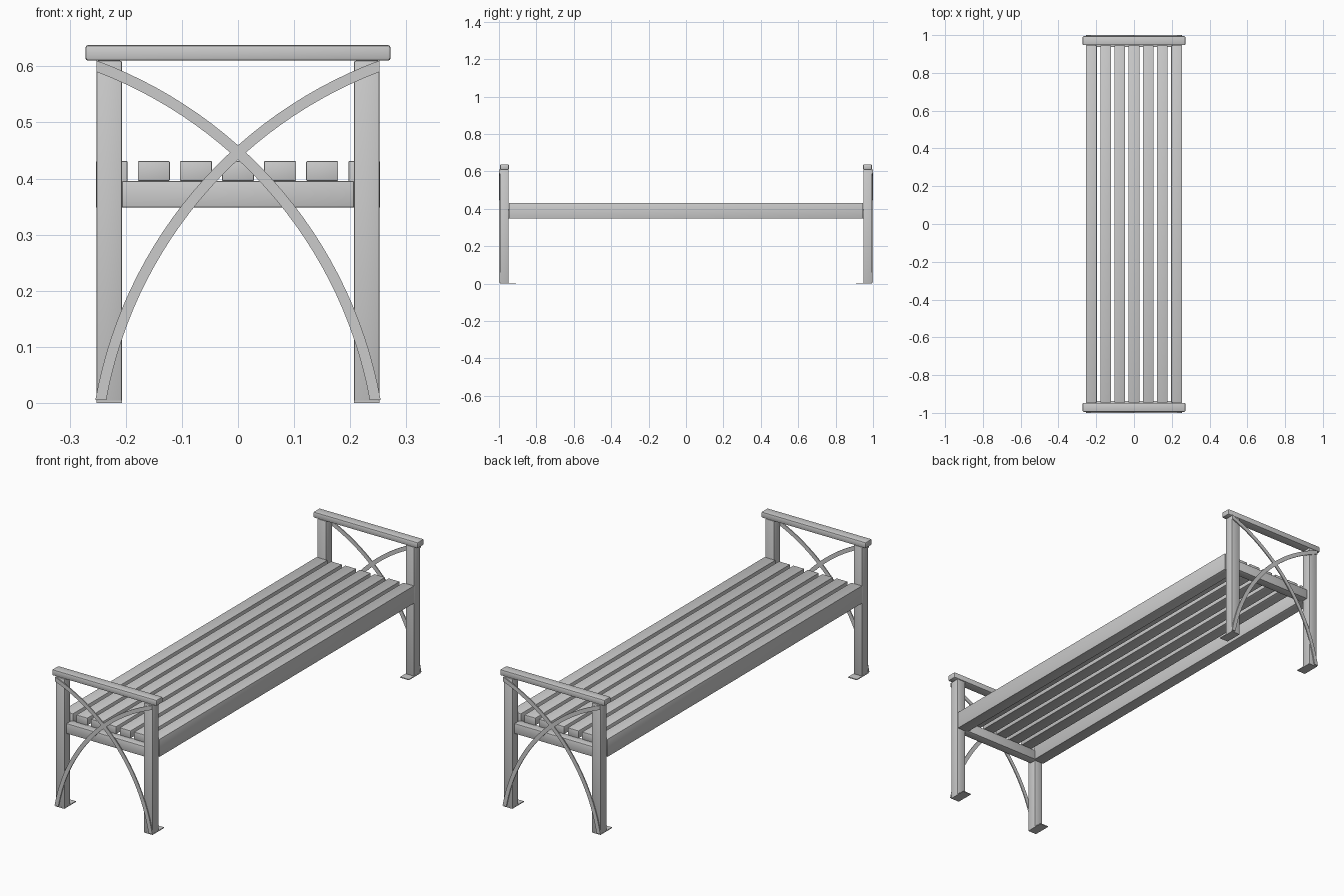
import bpy, bmesh, math

cube = bpy.data.objects.get("Cube")
if cube:
    bpy.data.objects.remove(cube, do_unlink=True)

GREY = (0.6, 0.6, 0.6, 1.0)
mat = bpy.data.materials.new("light grey paint")
mat.use_nodes = True
mat.diffuse_color = GREY
mat.node_tree.nodes["Principled BSDF"].inputs["Base Color"].default_value = GREY


def finish(name, bm, smooth=False):
    """Turn a bmesh into a named, coloured object."""
    bmesh.ops.recalc_face_normals(bm, faces=bm.faces)
    mesh = bpy.data.meshes.new(name)
    bm.to_mesh(mesh)
    bm.free()
    mesh.materials.append(mat)
    obj = bpy.data.objects.new(name, mesh)
    bpy.context.collection.objects.link(obj)
    if smooth:
        bpy.ops.object.select_all(action='DESELECT')
        obj.select_set(True)
        bpy.context.view_layer.objects.active = obj
        bpy.ops.object.shade_smooth_by_angle()
    return obj


def box(name, xs, ys, zs, bevel=0.0):
    """Box between two limits on each axis, with optional eased edges."""
    bm = bmesh.new()
    bmesh.ops.create_cube(bm, size=1)
    for v in bm.verts:
        v.co = [lim[0] if c < 0 else lim[1] for c, lim in zip(v.co, (xs, ys, zs))]
    if bevel:
        bmesh.ops.bevel(bm, geom=bm.edges[:], offset=bevel, segments=2,
                        profile=0.5, affect='EDGES')
    return finish(name, bm, smooth=bevel > 0)


def span(side, a, b):
    """Mirror an interval to the given side."""
    return tuple(sorted((side * a, side * b)))


HALF_W = 0.252       # outer face of legs
LEG_IN = 0.207       # inner face of legs
ARM_Z = 0.61         # underside of armrest
SEAT_Z = 0.431       # top of slats
SLAT_Z = 0.396       # underside of slats
RAIL_Z = 0.348       # underside of rails


def arc_edge(radius, steps=28):
    """Circle arc from the foot of one leg to the top of the other."""
    cx, cz = 0.527, -0.134
    start = math.pi - math.asin((0.005 - cz) / radius)
    end = math.acos((HALF_W - cx) / radius)
    angles = [start + (end - start) * i / steps for i in range(steps + 1)]
    return [(cx + radius * math.cos(a), cz + radius * math.sin(a)) for a in angles]


def brace(name, flip, ys):
    """Flat curved strap across the outside of an end frame."""
    outer, inner = arc_edge(0.7935), arc_edge(0.7745)
    bm = bmesh.new()
    rows = [[bm.verts.new((flip * x, y, z)) for (x, z), y in
             ((o, ys[0]), (o, ys[1]), (i, ys[1]), (i, ys[0]))]
            for o, i in zip(outer, inner)]
    for a, b in zip(rows, rows[1:]):
        for k in range(4):
            n = (k + 1) % 4
            bm.faces.new((a[k], a[n], b[n], b[k]))
    bm.faces.new(rows[0])
    bm.faces.new(rows[-1])
    finish(name, bm, smooth=True)


# End frames: legs, foot plates, armrest, cross beam and crossed straps
for end, e in (("front", -1), ("back", 1)):
    for side, s in (("left", 1), ("right", -1)):
        box(f"{end}_{side}_leg", span(s, LEG_IN, HALF_W),
            span(e, 0.949, 0.995), (0.002, ARM_Z), 0.003)
        box(f"{end}_{side}_foot_plate", span(s, LEG_IN, HALF_W),
            span(e, 0.91, 0.995), (0, 0.004))
        brace(f"{end}_{side}_brace", s, span(e, 0.995, 1.0))
    box(f"{end}_armrest", (-0.272, 0.272), span(e, 0.947, 0.994),
        (ARM_Z, 0.638), 0.005)
    box(f"{end}_cross_beam", (-LEG_IN, LEG_IN), span(e, 0.937, 0.98),
        (RAIL_Z, SLAT_Z), 0.003)

# Seat: deep side rails and five slats between them
for side, s in (("left", 1), ("right", -1)):
    box(f"{side}_side_rail", span(s, 0.197, 0.2535), (-0.946, 0.946),
        (RAIL_Z, SEAT_Z), 0.0015)
for i in range(-2, 3):
    x = i * 0.075
    box(f"seat_slat_{i + 3}", (x - 0.0285, x + 0.0285), (-0.946, 0.946),
        (SLAT_Z, SEAT_Z), 0.0015)
